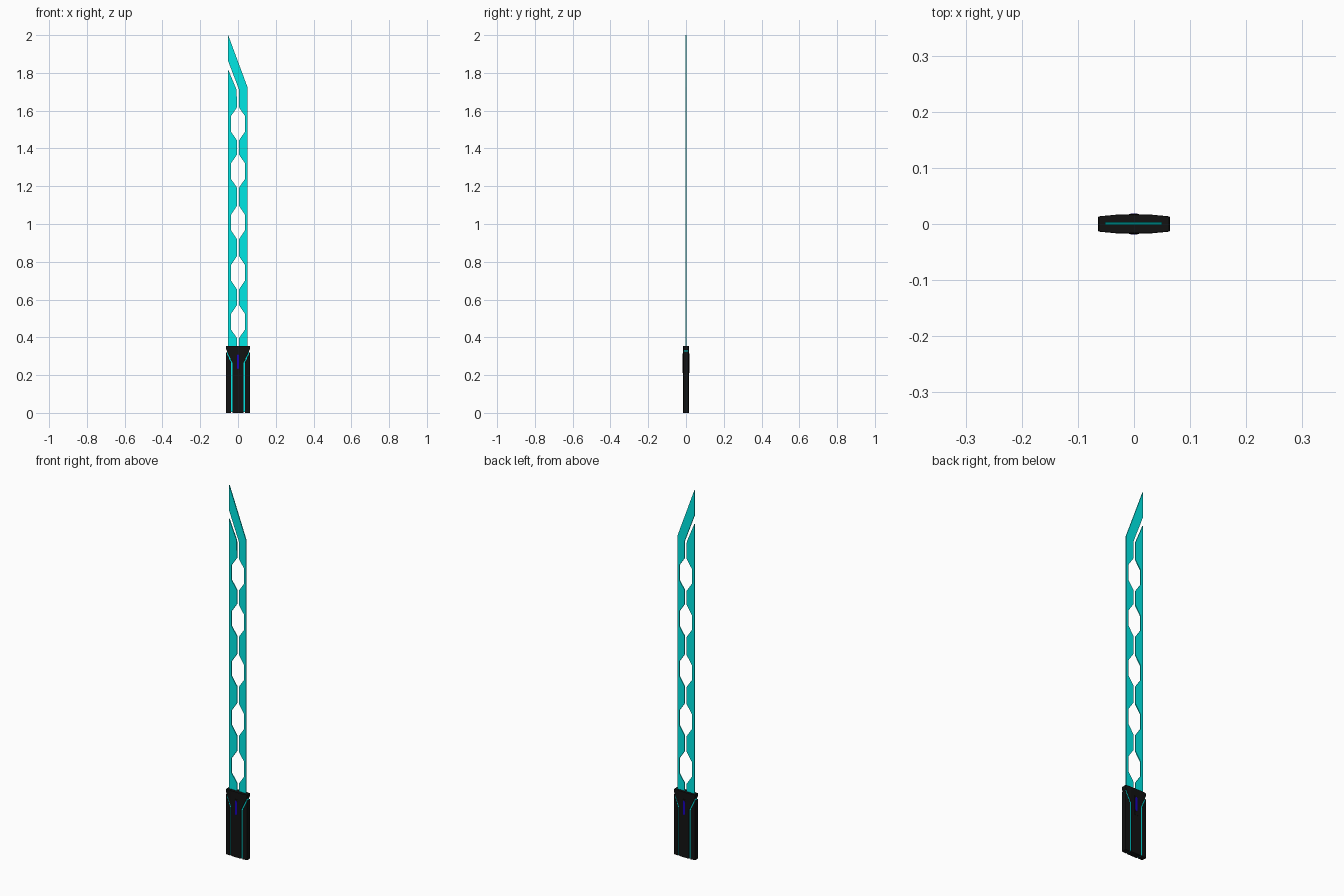
import bpy, bmesh

if "Cube" in bpy.data.objects:
    bpy.data.objects.remove(bpy.data.objects["Cube"])


def material(name, color):
    m = bpy.data.materials.new(name)
    m.diffuse_color = color
    m.use_nodes = True
    m.node_tree.nodes["Principled BSDF"].inputs["Base Color"].default_value = m.diffuse_color
    return m


CYAN = material("cyan_glow", (0.0, 0.8, 0.78, 1))
BLACK = material("black_grip", (0.006, 0.006, 0.006, 1))
BLUE = material("blue_light", (0.01, 0.0, 0.5, 1))


def depth(x):
    """Half thickness of the grip: flat middle, tapering to the edges."""
    t = min(max((abs(x) - 0.033) / 0.03, 0), 1)
    return 0.0165 - 0.003 * t


def plate(name, outline, mat, half, bevel=0, y0=0):
    """Extrude an (x, z) outline through y; half is a number or function of x."""
    bm = bmesh.new()
    thick = half if callable(half) else (lambda x: half)
    face = bm.faces.new([bm.verts.new((x, -1, z)) for x, z in outline])
    ext = bmesh.ops.extrude_face_region(bm, geom=[face])
    for v in ext["geom"]:
        if isinstance(v, bmesh.types.BMVert):
            v.co.y = 1
    if callable(half):
        for cx in (-0.033, 0.033):
            bmesh.ops.bisect_plane(bm, geom=bm.verts[:] + bm.edges[:] + bm.faces[:],
                                   plane_co=(cx, 0, 0), plane_no=(1, 0, 0))
    for v in bm.verts:
        v.co.y = y0 + v.co.y * thick(v.co.x)
    bmesh.ops.recalc_face_normals(bm, faces=bm.faces[:])
    mesh = bpy.data.meshes.new(name)
    bm.to_mesh(mesh)
    bm.free()
    mesh.materials.append(mat)
    obj = bpy.data.objects.new(name, mesh)
    bpy.context.collection.objects.link(obj)
    if bevel:
        mod = obj.modifiers.new("edge_bevel", 'BEVEL')
        mod.width = bevel
        mod.segments = 2
        mod.limit_method = 'ANGLE'
    return obj


# Inner edge of a blade half, with the hexagonal notches
def inner_edge(side):
    pts = [(side * 0.006, 0.30)]
    for c in (0.483, 0.742, 1.008, 1.28, 1.53):
        for dz, x in ((-0.087, 0.006), (-0.04, 0.038), (0.04, 0.038), (0.087, 0.006)):
            pts.append((side * x, c + dz))
    return pts


# Two blade halves
plate("blade_left", [(-0.052, 0.30)] + inner_edge(-1) + [(-0.007, 1.71), (-0.052, 1.817)],
      CYAN, 0.0025, y0=0.001)
plate("blade_right", [(0.05, 0.30)] + inner_edge(1)
      + [(0.006, 1.71), (-0.052, 1.862), (-0.052, 2.0), (0.05, 1.725)],
      CYAN, 0.0025, y0=0.001)

# Glowing core seen through the grip seams
plate("grip_core", [(-0.059, 0.004), (0.059, 0.004), (0.059, 0.345), (-0.059, 0.345)],
      CYAN, lambda x: depth(x) - 0.002)

# Flared centre panel and the two side panels
plate("grip_centre", [(-0.030, 0), (0.030, 0), (0.030, 0.265), (0.063, 0.338), (0.063, 0.355),
                      (-0.063, 0.355), (-0.063, 0.338), (-0.030, 0.265)],
      BLACK, depth, 0.002)
for name, s in (("grip_side_left", -1), ("grip_side_right", 1)):
    plate(name, [(s * 0.064, 0), (s * 0.036, 0), (s * 0.036, 0.263), (s * 0.064, 0.326)],
          BLACK, depth, 0.002)

# Raised frame with a blue light on both faces
plate("light_frame", [(-0.010, 0.21), (0.010, 0.21), (0.010, 0.315), (-0.010, 0.315)],
      BLACK, 0.0175, 0.001)
plate("blue_light", [(-0.006, 0.236), (0, 0.23), (0.006, 0.236),
                     (0.006, 0.304), (0, 0.31), (-0.006, 0.304)], BLUE, 0.019, 0.001)
